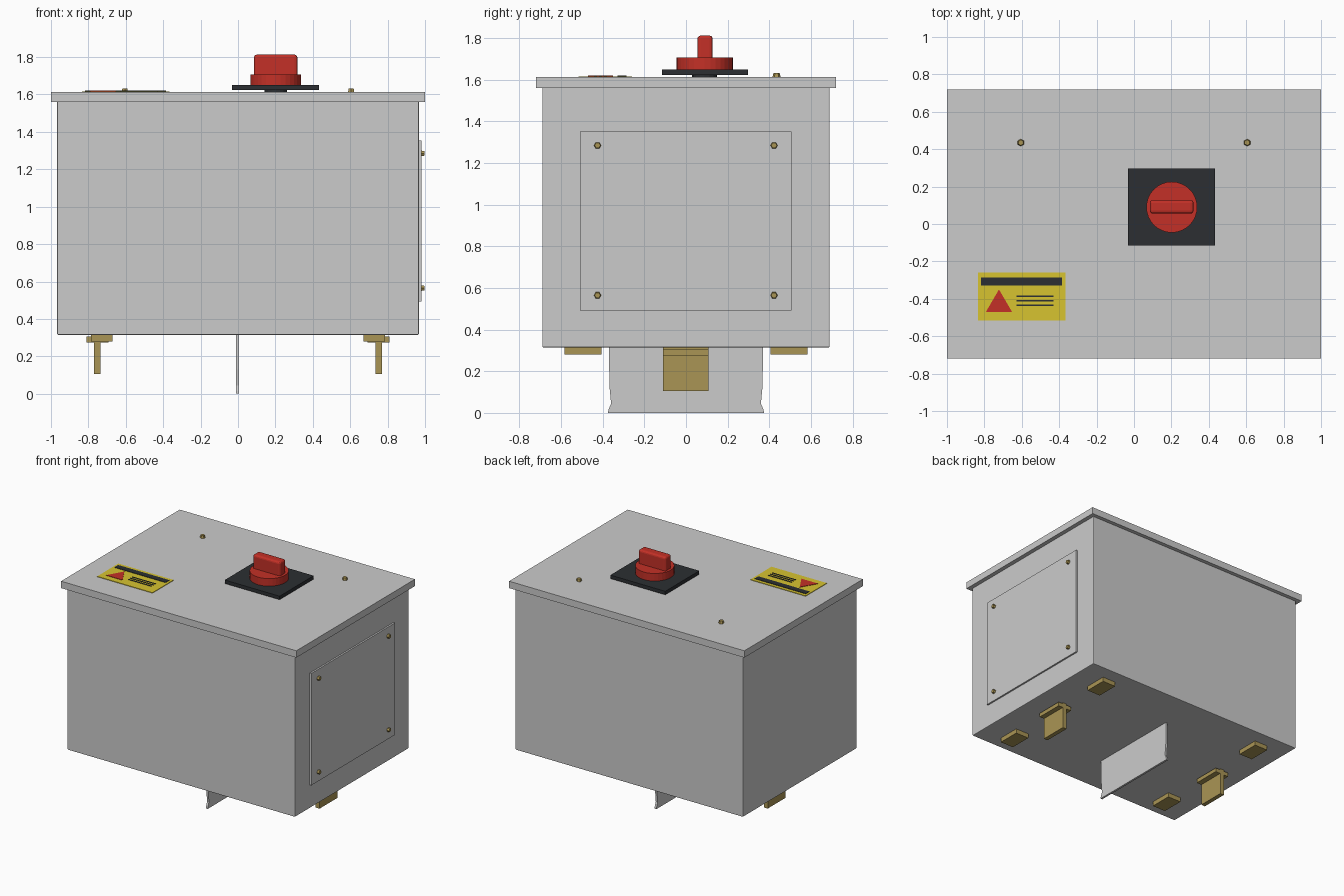
import bpy, bmesh, math
from mathutils import Matrix, Vector

if "Cube" in bpy.data.objects:
    bpy.data.objects.remove(bpy.data.objects["Cube"])


def material(name, rgb):
    m = bpy.data.materials.new(name)
    m.diffuse_color = (*rgb, 1)
    m.use_nodes = True
    m.node_tree.nodes["Principled BSDF"].inputs["Base Color"].default_value = m.diffuse_color
    return m


RED = material("red", (0.55, 0.03, 0.02))
BLACK = material("black", (0.025, 0.028, 0.032))
YELLOW = material("yellow", (0.68, 0.55, 0.03))
BRASS = material("brass", (0.40, 0.30, 0.09))


def finish(name, bm, mat=None, bevel=0, segments=2):
    bmesh.ops.recalc_face_normals(bm, faces=bm.faces)
    me = bpy.data.meshes.new(name)
    bm.to_mesh(me)
    bm.free()
    ob = bpy.data.objects.new(name, me)
    bpy.context.collection.objects.link(ob)
    if mat:
        me.materials.append(mat)
    if bevel:
        mod = ob.modifiers.new("bevel", 'BEVEL')
        mod.width, mod.segments = bevel, segments
    return ob


def box(name, x, y, z, mat=None, bevel=0, segments=2):
    bm = bmesh.new()
    lo, hi = Vector((x[0], y[0], z[0])), Vector((x[1], y[1], z[1]))
    bmesh.ops.create_cube(bm, size=1, matrix=Matrix.Translation((lo + hi) / 2)
                          @ Matrix.Diagonal((*(hi - lo), 1)))
    return finish(name, bm, mat, bevel, segments)


def prism(name, points, vec, mat=None):
    bm = bmesh.new()
    face = bm.faces.new([bm.verts.new(p) for p in points])
    new = bmesh.ops.extrude_face_region(bm, geom=[face])["geom"]
    bmesh.ops.translate(bm, vec=vec,
                        verts=[v for v in new if isinstance(v, bmesh.types.BMVert)])
    return finish(name, bm, mat)


def cylinder(name, loc, r1, r2, depth, sides, mat, rot=None, bevel=0):
    bm = bmesh.new()
    m = Matrix.Translation(loc) @ (rot or Matrix()) @ Matrix.Translation((0, 0, depth / 2))
    bmesh.ops.create_cone(bm, cap_ends=True, segments=sides, radius1=r1,
                          radius2=r2, depth=depth, matrix=m)
    return finish(name, bm, mat, bevel)


# Enclosure and overhanging lid
box("enclosure_body", (-0.967, 0.967), (-0.69, 0.69), (0.315, 1.565), bevel=0.005)
box("lid", (-1, 1), (-0.72, 0.72), (1.56, 1.613))

# Access panel on the right side with its screws
box("access_panel", (0.96, 0.98), (-0.51, 0.507), (0.493, 1.353))
side = Matrix.Rotation(math.pi / 2, 4, 'Y')
for y in (-0.425, 0.423):
    for z in (0.565, 1.285):
        cylinder("panel_screw", (0.975, y, z), 0.018, 0.014, 0.022, 6, BRASS, side)

# Lid screws
for s in (-1, 1):
    cylinder("lid_screw", (s * 0.605, 0.435, 1.61), 0.02, 0.015, 0.023, 6, BRASS)

# Rotary switch: back plate, round base and grip
box("switch_plate", (-0.032, 0.434), (-0.115, 0.298), (1.623, 1.65), BLACK)
cylinder("switch_spacer", (0.202, 0.09, 1.61), 0.06, 0.06, 0.03, 16, BLACK)
cylinder("switch_base", (0.202, 0.09, 1.65), 0.136, 0.136, 0.058, 32, RED)
box("switch_grip", (0.085, 0.318), (0.055, 0.128), (1.69, 1.813), RED, 0.016, 3)

# Warning label: yellow sheet, dark band, triangle and printed lines
box("warning_label", (-0.835, -0.365), (-0.517, -0.26), (1.612, 1.617), YELLOW)
box("label_band", (-0.819, -0.384), (-0.33, -0.285), (1.616, 1.62), BLACK)
prism("label_triangle", [(-0.792, -0.47, 1.616), (-0.652, -0.47, 1.616),
                         (-0.722, -0.35, 1.616)], (0, 0, 0.004), RED)
for y in (-0.387, -0.411, -0.435):
    box("label_line", (-0.628, -0.43), (y - 0.004, y + 0.004), (1.616, 1.62), BLACK)

# Brass feet and T-shaped contact tabs under the body
for s in (-1, 1):
    for t in (-1, 1):
        xs = sorted((s * 0.67, s * 0.785))
        ys = sorted((t * 0.407, t * 0.583))
        box("foot", xs, ys, (0.28, 0.318), BRASS)
    xs = sorted((s * 0.693, s * 0.81))
    box("contact_flange", xs, (-0.11, 0.107), (0.275, 0.306), BRASS)
    xs = sorted((s * 0.736, s * 0.77))
    box("contact_tab", xs, (-0.11, 0.107), (0.105, 0.32), BRASS)

# Central plate with pinched lower edge
half = [(0.375, 0), (0.373, 0.014), (0.36, 0.045), (0.363, 0.08), (0.368, 0.13), (0.37, 0.32)]
outline = [(-0.011, y, z) for y, z in half] + [(-0.011, -y, z) for y, z in reversed(half)]
prism("center_plate", outline, (0.016, 0, 0))
